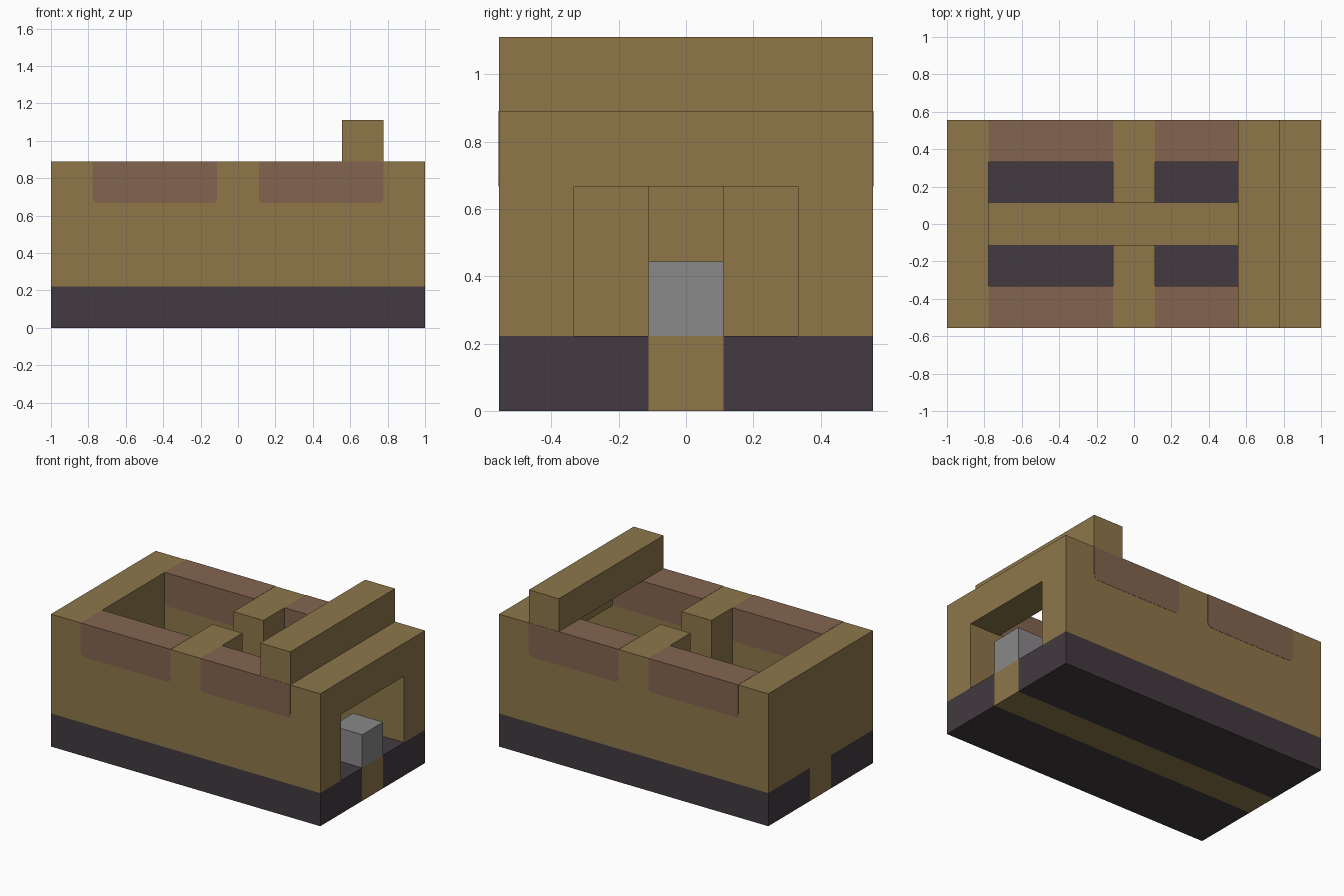
import bpy
import bmesh

U = 2 / 9  # one building module

cube = bpy.data.objects.get("Cube")
if cube:
    bpy.data.objects.remove(cube, do_unlink=True)


def material(name, srgb):
    lin = [((c / 255 + 0.055) / 1.055) ** 2.4 for c in srgb] + [1]
    mat = bpy.data.materials.new(name)
    mat.use_nodes = True
    mat.diffuse_color = lin
    mat.node_tree.nodes["Principled BSDF"].inputs["Base Color"].default_value = lin
    return mat


wood = material("tan wood", (142, 119, 74))
panel = material("reddish brown", (131, 101, 79))
dark = material("dark slate", (66, 58, 65))
grey = material("grey stone", (138, 136, 138))


def box(name, mat, x, y, z, grow=0, round_bottom=0):
    """Box between pairs of limits in modules; grow is in scene units."""
    bm = bmesh.new()
    bmesh.ops.create_cube(bm, size=1)
    for v in bm.verts:
        for i, (lo, hi) in enumerate((x, y, z)):
            extra = grow if i == 1 or (i == 2 and v.co[i] > 0) else 0
            v.co[i] = hi * U + extra if v.co[i] > 0 else lo * U - extra
    if round_bottom:
        low = [e for e in bm.edges
               if all(v.co.z < (z[0] + z[1]) / 2 * U for v in e.verts)
               and abs(e.verts[0].co.x - e.verts[1].co.x) < 1e-4]
        bmesh.ops.bevel(bm, geom=low, offset=round_bottom, segments=4,
                        profile=0.5, affect='EDGES')
    bmesh.ops.recalc_face_normals(bm, faces=bm.faces)
    mesh = bpy.data.meshes.new(name)
    bm.to_mesh(mesh)
    bm.free()
    mesh.materials.append(mat)
    obj = bpy.data.objects.new(name, mesh)
    bpy.context.scene.collection.objects.link(obj)
    return obj


# Central floor strip, end wall, lintel over the doorway, roof beam, step block
LENGTH = (-4.5, 4.5)
box("floor_strip", wood, LENGTH, (-0.5, 0.5), (0, 1))
box("end_wall", wood, (-4.5, -3.5), (-1.5, 1.5), (1, 4))
box("door_lintel", wood, (3.5, 4.5), (-1.5, 1.5), (3, 4))
box("roof_beam", wood, (2.5, 3.5), (-2.5, 2.5), (4, 5))
box("door_block", grey, (3.5, 4.5), (-0.5, 0.5), (1, 2))

# Mirrored parts: base slabs, long walls, inner pillars, coloured wall panels
for side, s in (("front", -1), ("back", 1)):
    def span(a, b):
        return tuple(sorted((a * s, b * s)))
    box(side + "_base", dark, LENGTH, span(0.5, 2.5), (0, 1))
    box(side + "_wall", wood, LENGTH, span(1.5, 2.5), (1, 4))
    box(side + "_pillar", wood, (-0.5, 0.5), span(0.5, 1.5), (1, 4))
    for end, x in (("closed_end", (-3.5, -0.5)), ("door_end", (0.5, 3.5))):
        box(f"{side}_{end}_panel", panel, x, span(1.5, 2.5), (3, 4),
            grow=0.0015, round_bottom=0.03)
